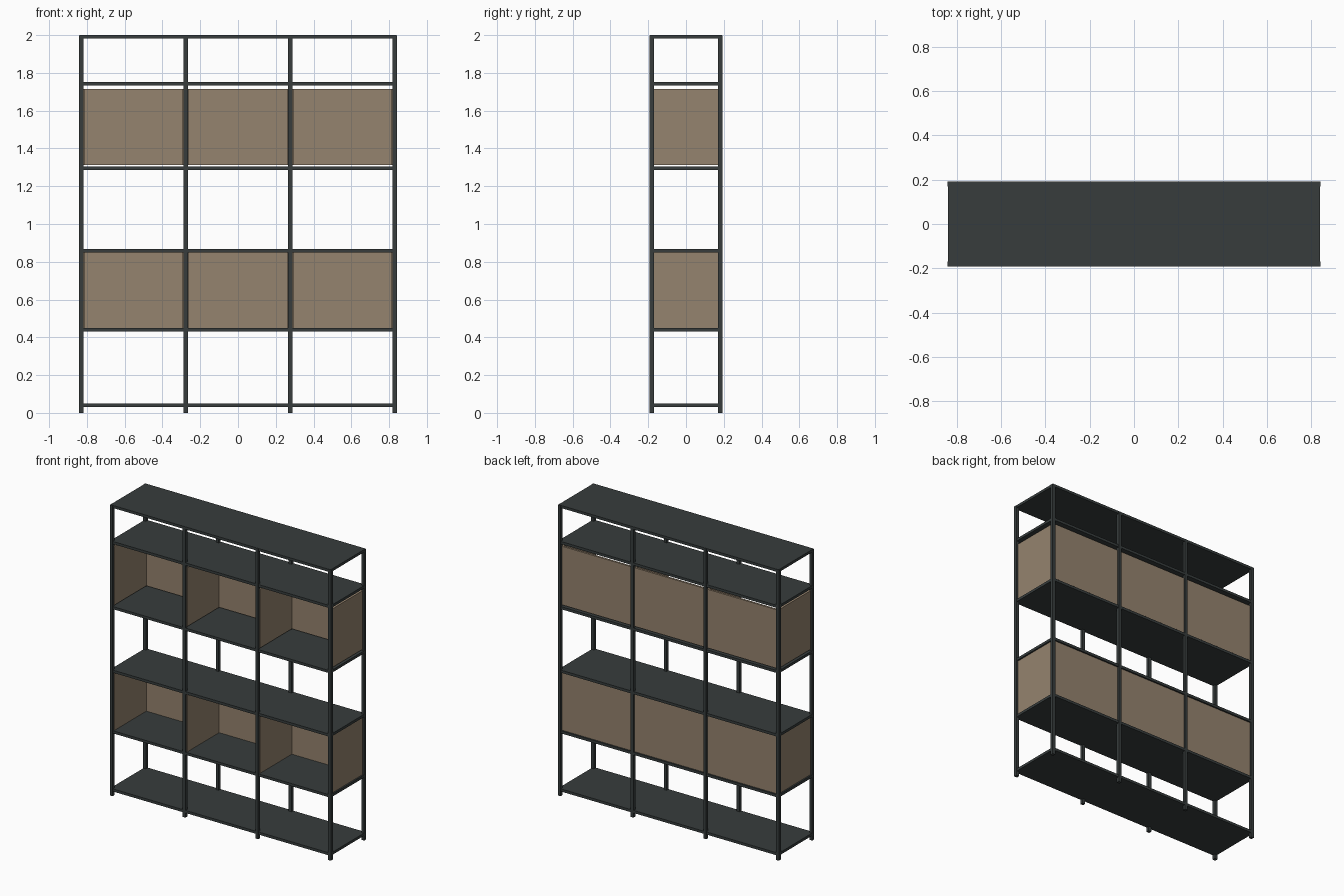
import bpy, bmesh
from mathutils import Matrix, Vector

if "Cube" in bpy.data.objects:
    bpy.data.objects.remove(bpy.data.objects["Cube"])


def material(name, rgb):
    m = bpy.data.materials.new(name)
    m.diffuse_color = (*rgb, 1.0)
    m.use_nodes = True
    m.node_tree.nodes["Principled BSDF"].inputs["Base Color"].default_value = m.diffuse_color
    return m


DARK = material("dark grey metal", (0.038, 0.046, 0.046))
BROWN = material("warm brown panel", (0.30, 0.228, 0.156))


def blocks(name, boxes, mat):
    """One object from a list of (min corner, max corner) boxes."""
    bm = bmesh.new()
    for lo, hi in boxes:
        lo, hi = Vector(lo), Vector(hi)
        bmesh.ops.create_cube(bm, size=1.0, matrix=Matrix.Translation(
            (lo + hi) / 2) @ Matrix.Diagonal((*(hi - lo), 1.0)))
    me = bpy.data.meshes.new(name)
    bm.to_mesh(me)
    bm.free()
    me.materials.append(mat)
    ob = bpy.data.objects.new(name, me)
    bpy.context.collection.objects.link(ob)


HALF_DEPTH, POST = 0.192, 0.022
PITCH = 0.5535

# Upright posts, four along each long side
for side, s in (("front", -1), ("back", 1)):
    y = s * (HALF_DEPTH - POST / 2)
    for i in range(4):
        x = (i - 1.5) * PITCH
        h = POST / 2
        blocks(f"{side}_post_{i + 1}",
               [((x - h, y - h, 0), (x + h, y + h, 1.998))], DARK)

# Full-width shelves, given by the height of their top face
for i, top in enumerate((0.05, 0.450, 0.867, 1.304, 1.752, 2.0)):
    blocks(f"shelf_{i + 1}", [((-0.838, -0.1905, top - 0.018),
                               (0.838, 0.1905, top))], DARK)

# Open-fronted cabinet shells: two sides and a back, three per row
W, D, T = 0.274, 0.18, 0.014
for row, z0, z1 in (("lower", 0.449, 0.850), ("upper", 1.312, 1.715)):
    for i in range(3):
        c = (i - 1) * PITCH
        blocks(f"{row}_cabinet_{i + 1}", [
            ((c - W, -D, z0), (c - W + T, D, z1)),
            ((c + W - T, -D, z0), (c + W, D, z1)),
            ((c - W + T, D - T, z0), (c + W - T, D, z1)),
        ], BROWN)
